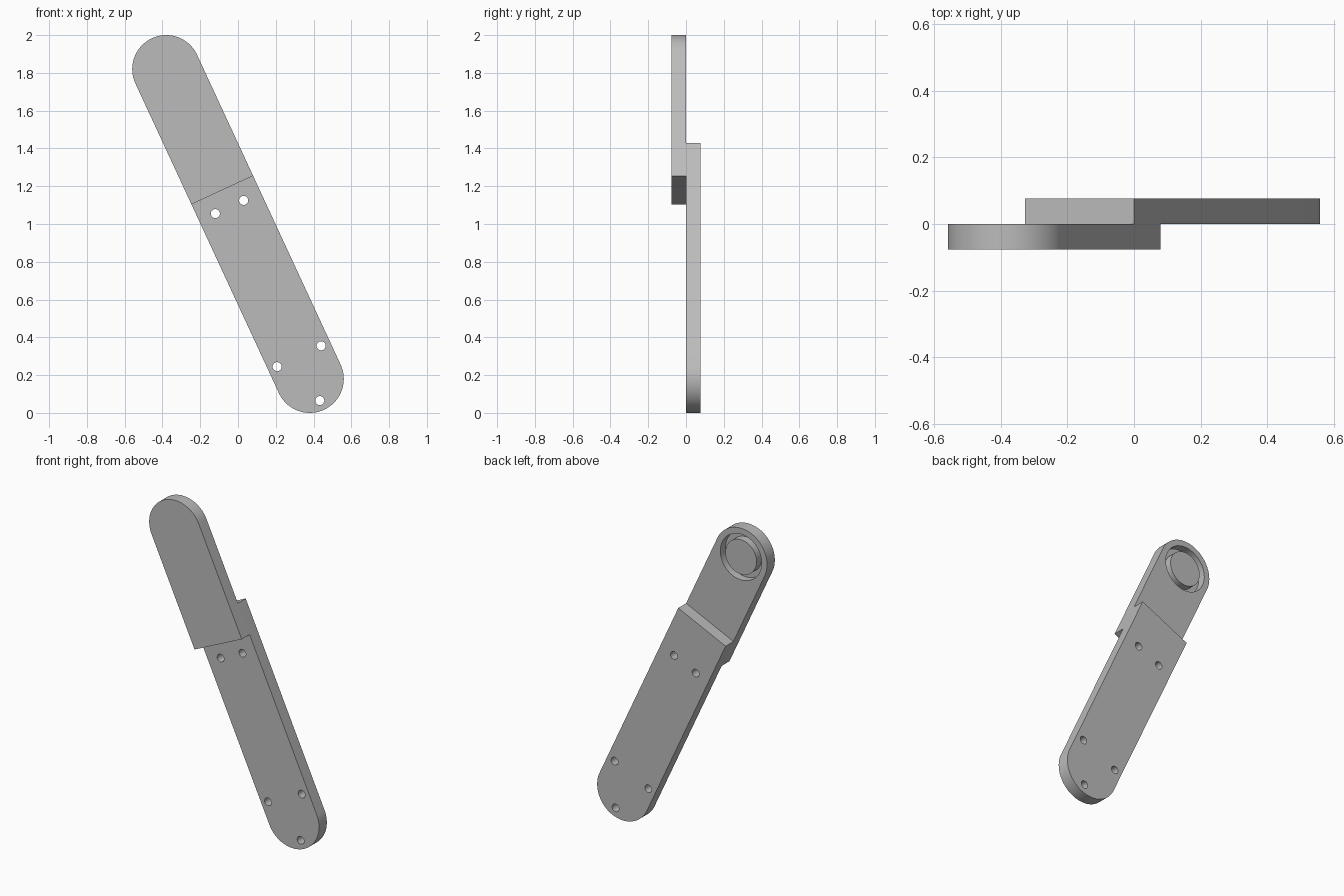
import bpy
import bmesh
from math import pi, cos, sin
from mathutils import Vector

cube = bpy.data.objects.get("Cube")
if cube:
    bpy.data.objects.remove(cube, do_unlink=True)

grey = bpy.data.materials.new("plain grey")
grey.use_nodes = True
colour = (0.5, 0.5, 0.5, 1)
grey.diffuse_color = colour
grey.node_tree.nodes["Principled BSDF"].inputs["Base Color"].default_value = colour

RADIUS, THICK = 0.18, 0.077
TOP = Vector((-0.38, 1.82))       # centre of the upper rounded end (x, z)
BOTTOM = Vector((0.38, 0.18))     # centre of the lower rounded end
MIDDLE = (TOP + BOTTOM) / 2
ALONG = (TOP - BOTTOM).normalized()
ACROSS = Vector((ALONG.y, -ALONG.x))


def prism(name, points, y0, y1):
    """Extrude an x-z outline from y0 to y1."""
    bm = bmesh.new()
    face = bm.faces.new([bm.verts.new((p.x, y0, p.y)) for p in points])
    extruded = bmesh.ops.extrude_face_region(bm, geom=[face])["geom"]
    moved = [v for v in extruded if isinstance(v, bmesh.types.BMVert)]
    bmesh.ops.translate(bm, verts=moved, vec=(0, y1 - y0, 0))
    bmesh.ops.recalc_face_normals(bm, faces=bm.faces)
    mesh = bpy.data.meshes.new(name)
    bm.to_mesh(mesh)
    bm.free()
    mesh.materials.append(grey)
    obj = bpy.data.objects.new(name, mesh)
    bpy.context.collection.objects.link(obj)
    return obj


def arc(centre, radius, side, sweep, steps):
    """Points turning from the across direction towards side."""
    return [centre + radius * (ACROSS * cos(sweep * i / steps) + side * sin(sweep * i / steps))
            for i in range(steps + 1)]


def arm(name, centre, outward, cut, y0, y1):
    """A bar with one round end and one square end."""
    square = MIDDLE + ALONG * cut
    points = arc(centre, RADIUS, outward, pi, 40)
    points += [square - ACROSS * RADIUS, square + ACROSS * RADIUS]
    return prism(name, points, y0, y1)


def disc(name, centre, radius, y0, y1, steps=48):
    return prism(name, arc(centre, radius, ALONG, 2 * pi, steps)[:-1], y0, y1)


def combine(target, tool, operation):
    """Apply a boolean and discard the tool."""
    tool.hide_render = True
    mod = target.modifiers.new("shape", "BOOLEAN")
    mod.operation, mod.object, mod.solver = operation, tool, "EXACT"
    bpy.context.view_layer.update()
    graph = bpy.context.evaluated_depsgraph_get()
    mesh = bpy.data.meshes.new_from_object(target.evaluated_get(graph))
    target.modifiers.clear()
    target.data = mesh
    bpy.data.objects.remove(tool, do_unlink=True)


# Upper arm with a ring groove around a central boss on its back
upper = arm("upper_arm", TOP, ALONG, 0.198, -THICK, 0)
combine(upper, disc("groove_cutter", TOP, 0.143, -0.05, 0.05), "DIFFERENCE")
combine(upper, disc("boss", TOP, 0.108, -0.06, 0), "UNION")

# Lower arm with five through holes
lower = arm("lower_arm", BOTTOM, -ALONG, 0.39, 0, THICK)
holes = [(-0.12, 1.055), (0.03, 1.125), (0.207, 0.245), (0.44, 0.355), (0.433, 0.065)]
for hole in holes:
    combine(lower, disc("hole_cutter", Vector(hole), 0.024, -0.05, 0.15, 24), "DIFFERENCE")

# Smooth the curved walls, keep the rims sharp
for obj in (upper, lower):
    bpy.ops.object.select_all(action="DESELECT")
    obj.select_set(True)
    bpy.context.view_layer.objects.active = obj
    bpy.ops.object.shade_smooth_by_angle(angle=pi / 6)
